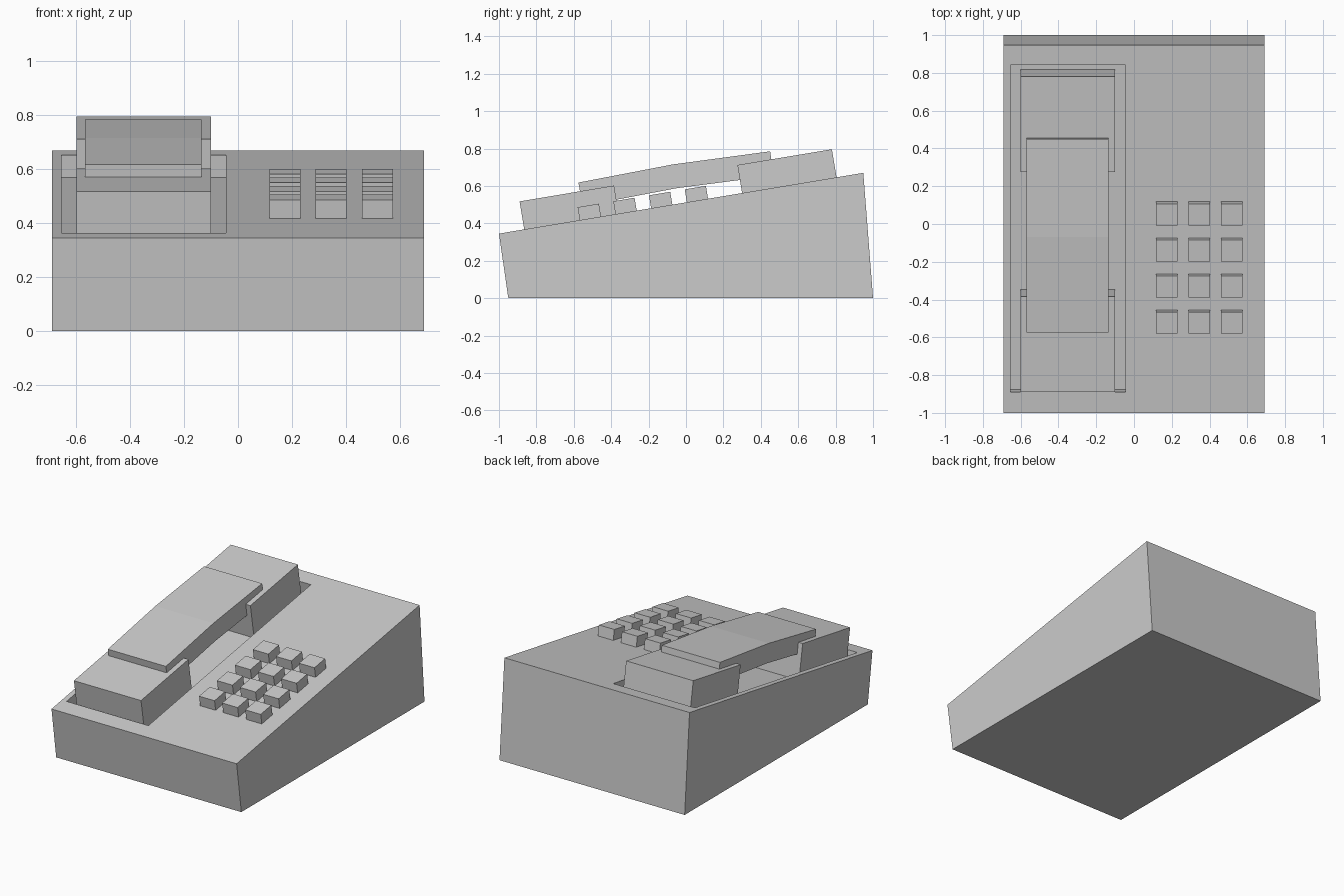
import bpy
import math

if "Cube" in bpy.data.objects:
    bpy.data.objects.remove(bpy.data.objects["Cube"])

TILT = math.atan2(0.325, 1.948)
C, S = math.cos(TILT), math.sin(TILT)


def on_slope(s, h):
    """Distance up the sloped top and height above it -> (y, z)."""
    return (-1 + s * C - h * S, 0.345 + s * S + h * C)


def prism(name, profile, x0, x1):
    """Extrude a counter-clockwise (y, z) profile from x0 to x1."""
    n = len(profile)
    verts = [(x, y, z) for x in (x0, x1) for y, z in profile]
    faces = [tuple(reversed(range(n))), tuple(range(n, 2 * n))]
    faces += [(i, (i + 1) % n, n + (i + 1) % n, n + i) for i in range(n)]
    mesh = bpy.data.meshes.new(name)
    mesh.from_pydata(verts, [], faces)
    obj = bpy.data.objects.new(name, mesh)
    bpy.context.collection.objects.link(obj)
    return obj


def slope_box(name, s0, s1, h0, h1, x0, x1):
    corners = [(s0, h0), (s1, h0), (s1, h1), (s0, h1)]
    return prism(name, [on_slope(*c) for c in corners], x0, x1)


# Wedge-shaped body
body = prism("body", [(-0.95, 0), (1, 0), (0.948, 0.67), (-1, 0.345)], -0.69, 0.69)

# Handset recess cut into the sloped top
cutter = slope_box("recess_cutter", 0.112, 1.866, -0.085, 0.2, -0.655, -0.045)
cut = body.modifiers.new("recess", "BOOLEAN")
cut.operation = "DIFFERENCE"
cut.solver = "EXACT"
cut.object = cutter
bpy.context.view_layer.objects.active = body
bpy.ops.object.modifier_apply(modifier=cut.name)
bpy.data.objects.remove(cutter, do_unlink=True)

# Handset ends resting in the recess
slope_box("handset_mouthpiece", 0.137, 0.649, -0.084, 0.152, -0.6, -0.1)
slope_box("handset_earpiece", 1.318, 1.83, -0.084, 0.152, -0.6, -0.1)

# Bent handset grip
grip = [(-0.553, 0.492), (-0.05, 0.588), (0.468, 0.655),
        (0.45, 0.785), (-0.07, 0.715), (-0.575, 0.618)]
prism("handset_grip", grip, -0.568, -0.135)

# Keypad, three columns by four rows
for row in range(4):
    for col in range(3):
        s = 0.438 + row * 0.1935
        x = 0.116 + col * 0.172
        slope_box(f"key_{row + 1}_{col + 1}", s, s + 0.115, -0.01, 0.07, x, x + 0.115)
